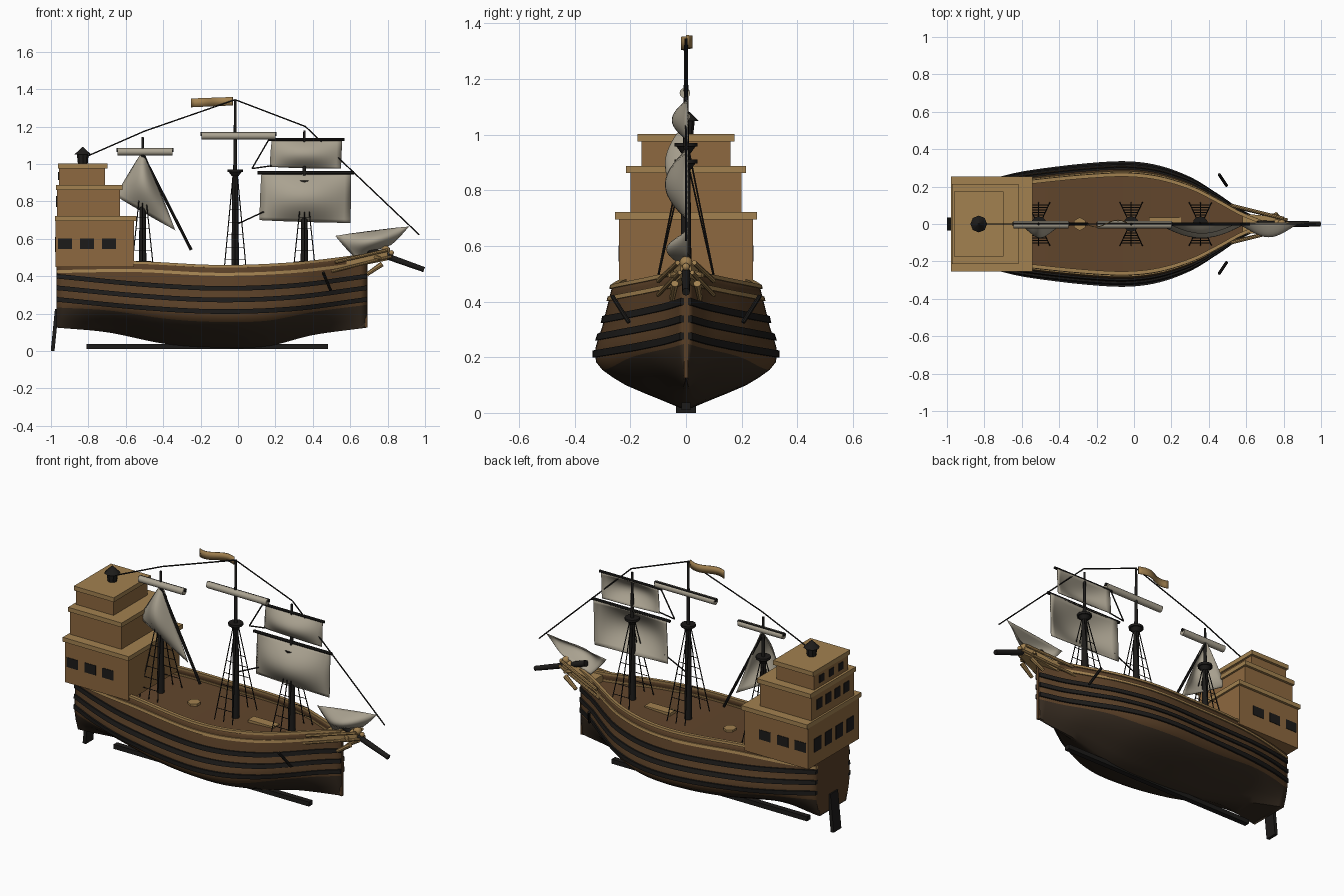
import bpy, bmesh, math
from mathutils import Vector, Matrix

if "Cube" in bpy.data.objects:
    bpy.data.objects.remove(bpy.data.objects["Cube"])

def mat(name, c):
    m = bpy.data.materials.new(name)
    m.diffuse_color = (*c, 1)
    m.use_nodes = True
    m.node_tree.nodes["Principled BSDF"].inputs["Base Color"].default_value = m.diffuse_color
    return m

HULL, KEEL = mat("hull_wood", (.10, .05, .02)), mat("dark_hull", (.035, .023, .014))
DARK, CASTLE = mat("black_wood", (.012, .011, .01)), mat("castle_wood", (.27, .14, .05))
GOLD, CLOTH = mat("trim_wood", (.36, .22, .08)), mat("sail_cloth", (.40, .36, .28))
DECK = mat("deck_wood", (.12, .06, .025))

def finish(name, bm, m):
    bmesh.ops.recalc_face_normals(bm, faces=bm.faces)
    me = bpy.data.meshes.new(name)
    bm.to_mesh(me)
    bm.free()
    me.materials.append(m)
    ob = bpy.data.objects.new(name, me)
    bpy.context.collection.objects.link(ob)
    return ob

def boxes(name, m, *bounds):
    """each bound is x0,x1,y0,y1,z0,z1"""
    bm = bmesh.new()
    for x0, x1, y0, y1, z0, z1 in bounds:
        M = Matrix.Translation(((x0+x1)/2, (y0+y1)/2, (z0+z1)/2)) @ Matrix.Diagonal((x1-x0, y1-y0, z1-z0, 1))
        bmesh.ops.create_cube(bm, size=1, matrix=M)
    return finish(name, bm, m)

def rods(name, m, segs, sides=8):
    """each segment is start, end, start radius, end radius"""
    bm = bmesh.new()
    for a, b, r0, r1 in segs:
        a, b = Vector(a), Vector(b)
        M = Matrix.Translation((a+b)/2) @ (b-a).to_track_quat('Z', 'Y').to_matrix().to_4x4()
        bmesh.ops.create_cone(bm, cap_ends=True, segments=sides, radius1=r0, radius2=r1,
                              depth=(b-a).length, matrix=M)
    return finish(name, bm, m)

def grid(name, m, rows, closed=False):
    """skin rows of points; closed rows make a capped tube"""
    bm = bmesh.new()
    vs = [[bm.verts.new(p) for p in r] for r in rows]
    n = len(vs[0])
    for a, b in zip(vs, vs[1:]):
        for j in range(n if closed else n-1):
            k = (j+1) % n
            bm.faces.new((a[j], a[k], b[k], b[j]))
    if closed:
        bm.faces.new(vs[0])
        bm.faces.new(vs[-1])
    return finish(name, bm, m)

def curve(pts):
    """smooth function through (x, value) points"""
    def f(x):
        i = next((i for i in range(len(pts)-2) if x <= pts[i+1][0]), len(pts)-2)
        def slope(j):
            a, b = pts[max(j-1, 0)], pts[min(j+1, len(pts)-1)]
            return (b[1]-a[1])/(b[0]-a[0])
        (x0, y0), (x1, y1) = pts[i], pts[i+1]
        h = x1-x0
        t = min(max((x-x0)/h, 0), 1)
        return ((2*t**3-3*t*t+1)*y0 + (t**3-2*t*t+t)*h*slope(i)
                + (3*t*t-2*t**3)*y1 + (t**3-t*t)*h*slope(i+1))
    return f

# hull lines; the section turns slab-sided toward the stern
beam = curve([(-.97, .17), (-.8, .225), (-.58, .272), (-.12, .322), (.1, .308), (.3, .24), (.45, .15), (.57, .07), (.69, .012)])
sheer = curve([(-.97, .47), (-.55, .475), (-.1, .455), (.3, .47), (.69, .515)])
keel = curve([(-.97, .125), (-.7, .10), (-.4, .04), (-.15, .02), (.15, .025), (.4, .085), (.69, .125)])
section = curve([(0, .06), (.08, .32), (.2, .7), (.38, 1), (.7, .92), (1, .82)])
wale_z = curve([(-.97, .40), (-.5, .355), (-.1, .335), (.3, .35), (.69, .4)])
XS = [-.97 + 1.66*i/48 for i in range(49)]

def half(x, z):
    k = keel(x)
    s = section(max(0, min(1, (z-k)/(sheer(x)-k))))
    t = max(0, (-.5-x)/.47)**2 * .8
    return beam(x)*(s*(1-t) + .9*t)

def side(x, v):
    z = keel(x) + (sheer(x)-keel(x))*v
    return half(x, z), z

def strip(name, m, zf, h, out, xs=XS):
    """moulding that follows both hull sides"""
    for s, tag in ((1, "port"), (-1, "starboard")):
        grid(f"{name}_{tag}", m, [[(x, s*(half(x, zf(x)+dz) + o), zf(x)+dz)
             for dz, o in ((-h, -.012), (-h, out), (h, out), (h, -.012))] for x in xs], True)

# hull shell with dark bottom planks, transom, stem and deck
V = [i/16 for i in range(17)]
rows = []
for x in XS:
    p = [side(x, v) for v in V]
    rows.append([(x, -y, z) for y, z in reversed(p)] + [(x, y, z) for y, z in p])
hull = grid("hull", HULL, rows)
hull.data.materials.append(KEEL)
for f in hull.data.polygons:
    if abs(f.index % 33 - 16) <= 5:
        f.material_index = 1
hull.modifiers.new("thickness", 'SOLIDIFY').thickness = .01
bm = bmesh.new()
bm.faces.new([bm.verts.new(p) for p in rows[0]])
finish("transom", bm, HULL)
boxes("stem_post", HULL, (.68, .692, -.008, .008, .125, .5))
grid("deck", DECK, [[(x, s*half(x, sheer(x)-.05), sheer(x)-.05) for s in (-1, 1)] for x in XS])

# wales, trim and rail
for i in range(3):
    strip(f"wale_{i+1}", DARK, lambda x, i=i: wale_z(x)-.062*i, .0125, .009)
strip("trim", GOLD, lambda x: sheer(x)-.045, .008, .007)
strip("rail", GOLD, lambda x: sheer(x)-.002, .007, .008)

# keel plank and rudder
boxes("keel", DARK, (-.81, .48, -.016, .016, .01, .037))
rudder = boxes("rudder", DARK, (-.01, .01, -.036, .036, -.112, .112))
rudder.rotation_euler.y = .1
rudder.location = (-.98, 0, .112)

# stern castle: tiers with caps and windows
tiers = [(-.975, -.555, .24, .46, .70), (-.968, -.63, .20, .72, .866), (-.958, -.71, .16, .89, .98)]
for n, (x0, x1, w, z0, z1) in enumerate(tiers, 1):
    boxes(f"castle_tier_{n}", CASTLE, (x0, x1, -w, w, z0-.01, z1))
    boxes(f"castle_cap_{n}", GOLD, (x0-.004, x1+.012, -w-.015, w+.015, z1-.004, z1+.022))
    zc, num = (.57, .80, .935)[n-1], (4, 4, 3)[n-1]
    hz = (.04, .03, .022)[n-1]
    ys = [(j-(num-1)/2)*w*1.7/num for j in range(num)]
    boxes(f"stern_windows_{n}", DARK, *[(x0-.004, x0+.01, y-w*.13, y+w*.13, zc-hz, zc+hz) for y in ys])
for s in (-1, 1):
    boxes("side_windows", DARK, *[(x-.037, x+.037, s*.24-.003, s*.24+.003, .545, .602) for x in (-.925, -.808, -.69)])

# stern lantern
rods("lantern", DARK, [((-.83, 0, 1), (-.83, 0, 1.055), .026, .032), ((-.83, 0, 1.05), (-.83, 0, 1.09), .045, .004)])

# masts, tops, shrouds and ratlines
for name, x, top, nest in (("mizzen", -.51, 1.145, .885), ("main", -.015, 1.345, .945), ("fore", .355, 1.18, .885)):
    rods(f"{name}_mast", DARK, [((x, 0, .4), (x, 0, nest), .021, .015), ((x, 0, nest), (x, 0, top), .011, .006)], 12)
    rods(f"{name}_top", DARK, [((x, 0, nest-.01), (x, 0, nest+.012), .018, .034),
                               ((x, 0, nest+.012), (x, 0, nest+.026), .041, .041)], 12)
    segs = []
    for s in (-1, 1):
        line = lambda d, t: (x+d*(.012+.048*t), s*(.012+.103*t), nest-.01-(nest-.43)*t)
        segs += [(line(d, 0), line(d, 1), .003, .003) for d in (-1, 0, 1)]
        segs += [(line(-1, t), line(1, t), .002, .002) for t in (.35, .48, .61, .74, .87)]
    rods(f"{name}_shrouds", DARK, segs, 5)

# yards and furled sails
for name, x, z, w in (("mizzen", -.5, 1.065, .15), ("main", 0, 1.15, .2)):
    rods(f"{name}_furled_sail", CLOTH, [((x-w+.005, -.004, z), (x+w, -.004, z), .019, .019)], 12)
    rods(f"{name}_yard", DARK, [((x-w, 0, z+.01), (x+w+.005, 0, z+.01), .01, .01)])
rods("fore_yards", DARK, [((.105, 0, .953), (.62, 0, .953), .009, .009), ((.16, 0, 1.13), (.57, 0, 1.13), .008, .008)])
rods("lateen_yard", DARK, [((-.515, 0, 1.06), (-.25, 0, .54), .008, .008)])

# set sails: billowed patches between four (x, z) corners
def sail(name, a, b, c, d, bulge, n=14):
    rows = []
    for i in range(n+1):
        v = i/n
        row = []
        for j in range(n+1):
            u = j/n
            p = (Vector(a)*(1-u)+Vector(b)*u)*(1-v) + (Vector(d)*(1-u)+Vector(c)*u)*v
            row.append((p.x, .008-bulge*math.sin(math.pi*v)*math.sin(math.pi*u), p.y))
        rows.append(row)
    grid(name, CLOTH, rows).modifiers.new("thickness", 'SOLIDIFY').thickness = .004

sail("fore_course", (.125, .95), (.605, .95), (.6, .685), (.115, .70), .08)
sail("fore_topsail", (.18, 1.125), (.555, 1.125), (.55, .975), (.17, .985), .055)
sail("lateen_sail", (-.52, 1.05), (-.50, 1.05), (-.335, .645), (-.655, .83), .08)
sail("jib", (.52, .615), (.915, .665), (.82, .57), (.625, .5), .075)

# flag
grid("flag", GOLD, [[(-.03-.22*t, .018*math.sin(t*6), z) for z in (1.313-.01*t, 1.358-.008*t)]
     for t in [i/12 for i in range(13)]]).modifiers.new("thickness", 'SOLIDIFY').thickness = .005

# stays and running lines
path = [(-.82, 0, 1.035), (-.5, 0, 1.175), (-.015, 0, 1.343), (.36, 0, 1.2), (.97, 0, .62)]
lines = list(zip(path, path[1:])) + [((.165, 0, 1.13), (.075, 0, .975)), ((.075, 0, .975), (.18, 0, .99)),
                                     ((.14, 0, .745), (0, 0, .68))]
rods("stays", DARK, [(a, b, .004, .004) for a, b in lines], 5)

# bowsprit, beakhead and figurehead
rods("bowsprit", DARK, [((.66, 0, .555), (.995, 0, .435), .018, .014)], 12)
segs = []
for s in (-1, 1):
    segs += [((.5, s*.10, .425), (.82, s*.022, .505), .008, .008), ((.52, s*.10, .475), (.8, s*.03, .54), .009, .009),
             ((.69, s*.05, .41), (.77, s*.04, .465), .01, .014), ((.73, s*.02, .5), (.765, s*.06, .495), .016, .008)]
rods("beak_rails", GOLD, segs)
grid("beakhead", GOLD, [[(x, -w, z-.05), (x, w, z-.05), (x, w, z), (x, -w, z)]
     for x, w, z in ((.58, .055, .49), (.7, .045, .515), (.80, .02, .535))], True)
bm = bmesh.new()
for p, r in (((.79, 0, .54), .024), ((.765, 0, .515), .028), ((.82, 0, .525), .014)):
    bmesh.ops.create_icosphere(bm, subdivisions=2, radius=r, matrix=Matrix.Translation(p))
finish("figurehead", bm, GOLD)

# anchors, capstan and deck grating
rods("anchors", DARK, [((.455, s*.265, .42), (.495, s*.205, .325), .008, .008) for s in (-1, 1)])
rods("capstan", GOLD, [((-.29, 0, .40), (-.29, 0, .425), .036, .036)], 6)
boxes("deck_grating", GOLD, (.08, .25, -.02, .035, .40, .424))

bpy.ops.object.select_all(action='SELECT')
bpy.context.view_layer.objects.active = hull
bpy.ops.object.shade_smooth_by_angle(angle=math.radians(35))
